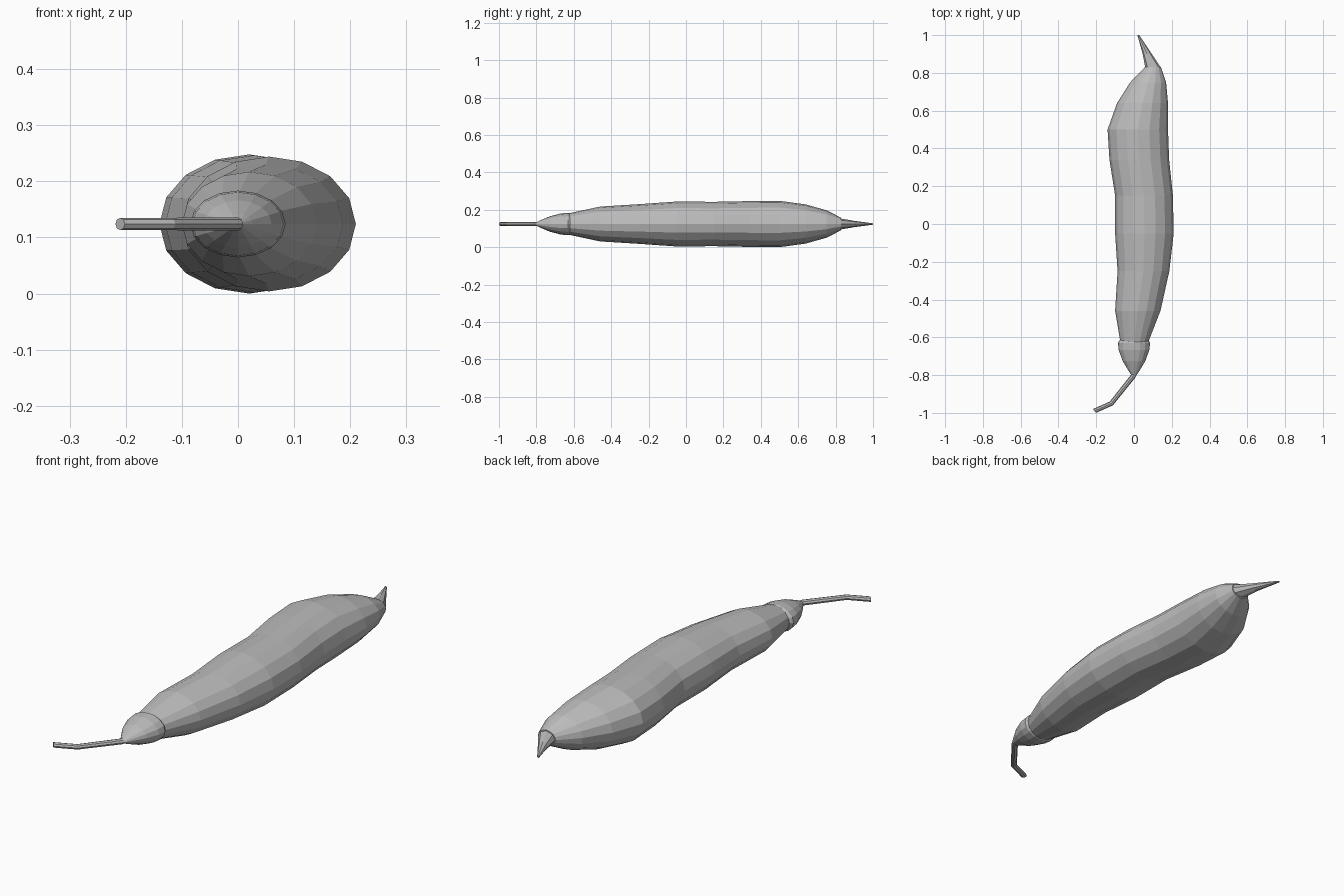
import bpy, bmesh, math
from mathutils import Vector

cube = bpy.data.objects.get("Cube")
if cube:
    bpy.data.objects.remove(cube, do_unlink=True)

colour = (.5, .5, .5, 1)
grey = bpy.data.materials.new("plain grey")
grey.use_nodes = True
grey.diffuse_color = colour
grey.node_tree.nodes["Principled BSDF"].inputs["Base Color"].default_value = colour

AXIS_HEIGHT = .124


def loft(name, stations, sides, flatness, turn=0):
    """Skin elliptical rings placed at stations of (x, y, half width)."""
    across = Vector((math.cos(turn), math.sin(turn), 0))
    upward = Vector((0, 0, flatness))
    angles = [math.tau * i / sides for i in range(sides)]
    bm = bmesh.new()
    rings = []
    for x, y, half_width in stations:
        centre = Vector((x, y, AXIS_HEIGHT))
        rings.append([
            bm.verts.new(centre + half_width * (across * math.cos(angle) + upward * math.sin(angle)))
            for angle in angles
        ])

    # Side walls between neighbouring rings, then the two end faces
    for ring, following in zip(rings, rings[1:]):
        for i in range(sides):
            j = (i + 1) % sides
            bm.faces.new((ring[i], ring[j], following[j], following[i]))
    bm.faces.new(rings[0])
    bm.faces.new(rings[-1])
    bmesh.ops.recalc_face_normals(bm, faces=bm.faces)

    mesh = bpy.data.meshes.new(name)
    bm.to_mesh(mesh)
    bm.free()
    mesh.materials.append(grey)
    part = bpy.data.objects.new(name, mesh)
    bpy.context.collection.objects.link(part)


# Long bent body, from inside the cap to the blossom end
body_stations = [
    (0, -.64, .07),
    (.02, -.46, .12),
    (.05, -.25, .137),
    (.055, -.05, .155),
    (.053, .15, .153),
    (.028, .34, .158),
    (.02, .5, .16),
    (.045, .64, .135),
    (.075, .75, .095),
    (.1, .83, .043),
]
loft("body", body_stations, sides=16, flatness=.775)

# Thin pointed tip at the blossom end
tip_stations = [(.1, .83, .041), (.07, .9, .024), (.023, 1, .005)]
loft("tip", tip_stations, sides=8, flatness=.7)

# Domed cap: a rim lip followed by a cosine profile narrowing to the stem
cap_stations = [(0, -.615, .076)]
for t in (0, .2, .5, .8, .95):
    cap_stations.append((0, -.63 - .19 * t, .085 * math.cos(t * math.pi / 2)))
loft("cap", cap_stations, sides=16, flatness=.7)

# Crooked stem, its rings turned to follow the bend
stem_stations = [(0, -.8, .014), (-.12, -.95, .013), (-.21, -.99, .013)]
loft("stem", stem_stations, sides=8, flatness=.85, turn=math.radians(-50))
